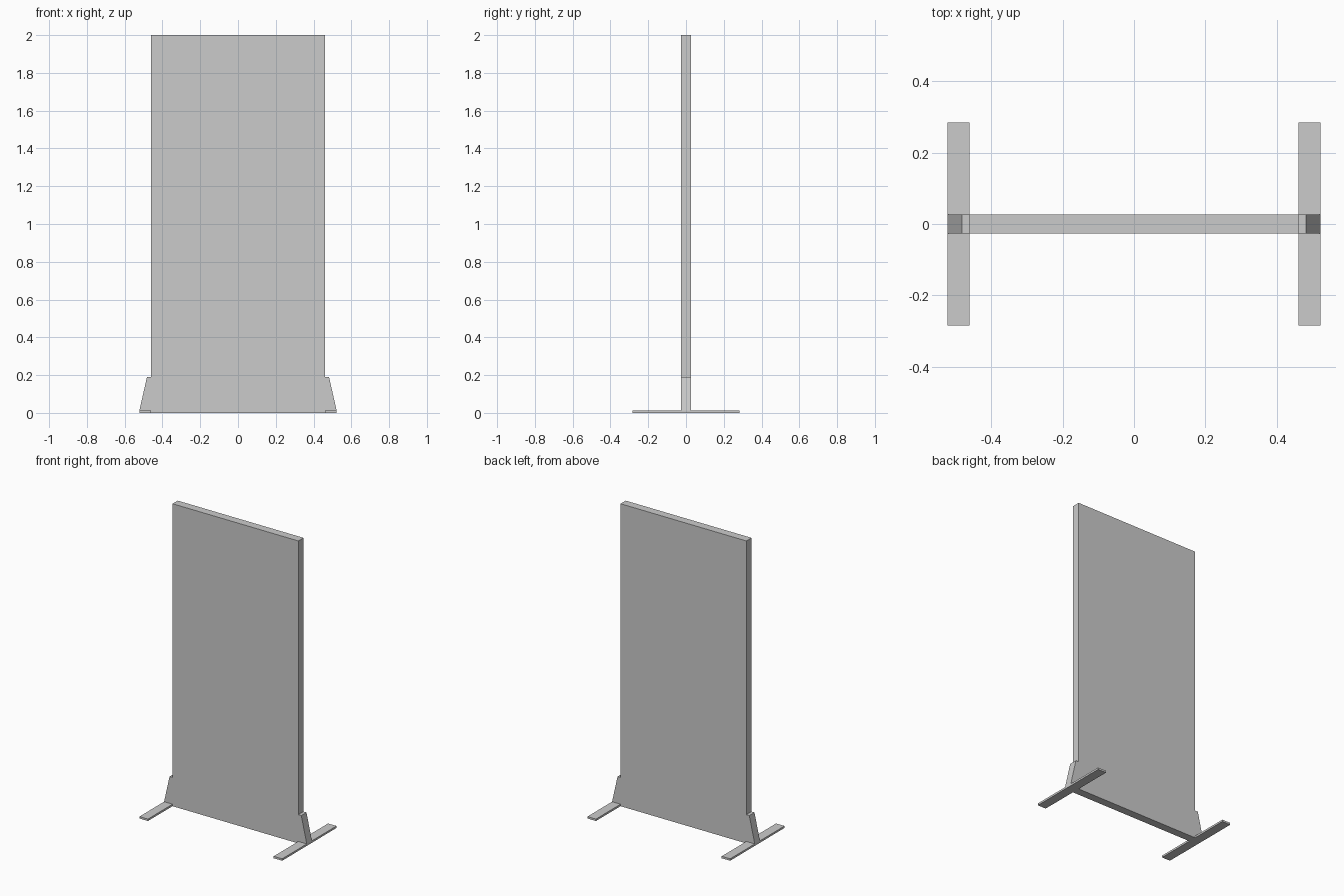
import bpy, bmesh

if "Cube" in bpy.data.objects:
    bpy.data.objects.remove(bpy.data.objects["Cube"])

PANEL_HALF_W = 0.46    # half width of the panel
OUTER = 0.522          # outer edge of the feet
HALF_T = 0.027         # half thickness of panel and brackets
FOOT_HALF_L = 0.284
FOOT_H = 0.013


def prism(name, profile, half_depth):
    """Extrude an XZ profile symmetrically along Y."""
    bm = bmesh.new()
    face = bm.faces.new([bm.verts.new((x, -half_depth, z)) for x, z in profile])
    ext = bmesh.ops.extrude_face_region(bm, geom=[face])
    verts = [v for v in ext["geom"] if isinstance(v, bmesh.types.BMVert)]
    bmesh.ops.translate(bm, verts=verts, vec=(0, 2 * half_depth, 0))
    bmesh.ops.recalc_face_normals(bm, faces=bm.faces)
    mesh = bpy.data.meshes.new(name)
    bm.to_mesh(mesh)
    bm.free()
    obj = bpy.data.objects.new(name, mesh)
    bpy.context.collection.objects.link(obj)
    return obj


def rect(x0, x1, z0, z1):
    return [(x0, z0), (x1, z0), (x1, z1), (x0, z1)]


# Upright board
prism("panel", rect(-PANEL_HALF_W, PANEL_HALF_W, 0, 2), HALF_T)

# Flat foot bar and tapered bracket on each side
bracket = [(PANEL_HALF_W, FOOT_H), (OUTER, FOOT_H), (0.482, 0.19), (PANEL_HALF_W, 0.19)]
for side, s in (("left", -1), ("right", 1)):
    prism(f"{side}_foot", rect(s * PANEL_HALF_W, s * OUTER, 0, FOOT_H), FOOT_HALF_L)
    prism(f"{side}_bracket", [(s * x, z) for x, z in bracket], HALF_T)
